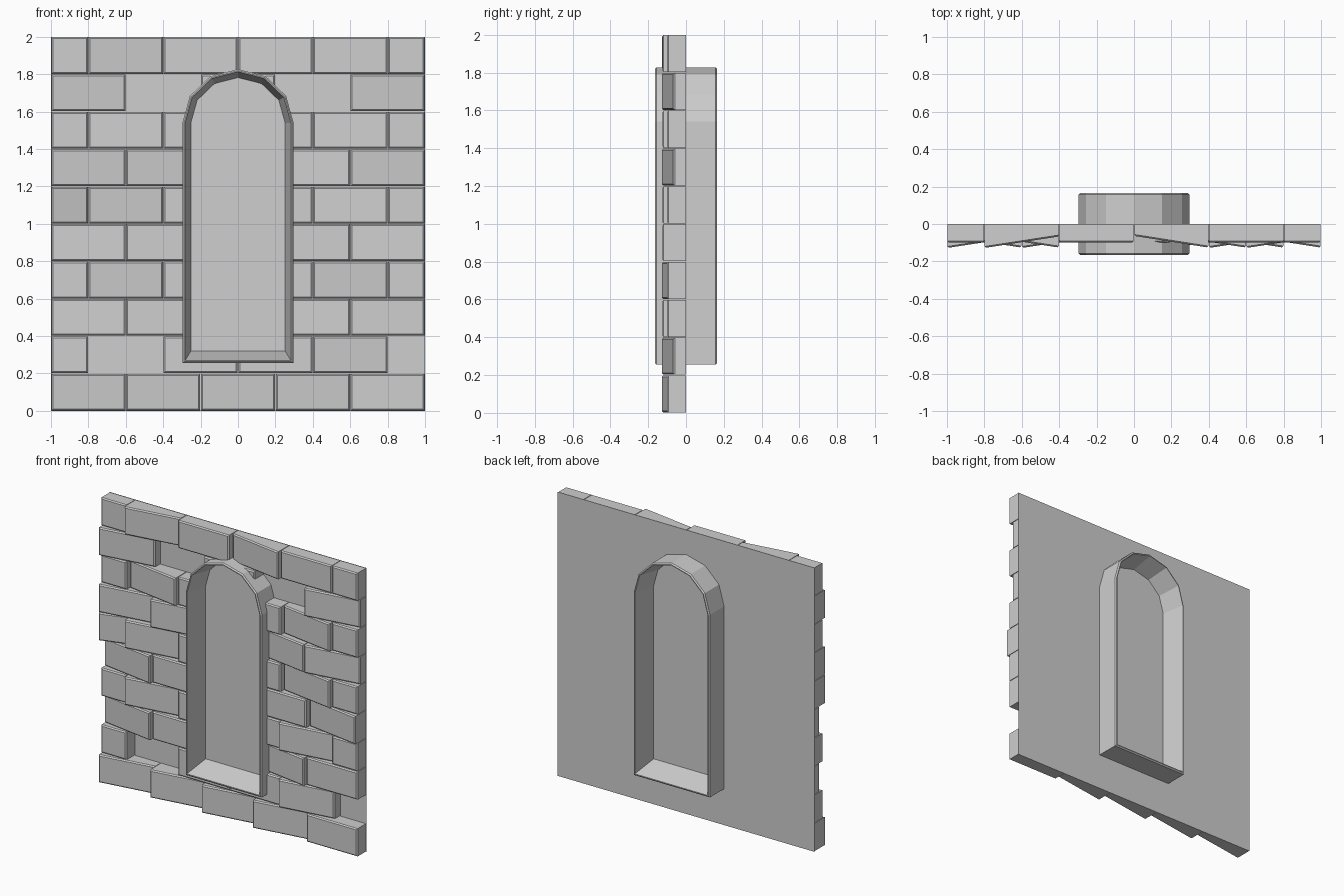
import bpy, bmesh, math

if "Cube" in bpy.data.objects:
    bpy.data.objects.remove(bpy.data.objects["Cube"], do_unlink=True)

stone = bpy.data.materials.new("stone_grey")
stone.use_nodes = True
stone.diffuse_color = (0.62, 0.62, 0.62, 1)
stone.node_tree.nodes["Principled BSDF"].inputs["Base Color"].default_value = stone.diffuse_color


def add_object(name, bm):
    bmesh.ops.recalc_face_normals(bm, faces=bm.faces)
    mesh = bpy.data.meshes.new(name)
    bm.to_mesh(mesh)
    bm.free()
    mesh.materials.append(stone)
    obj = bpy.data.objects.new(name, mesh)
    bpy.context.scene.collection.objects.link(obj)
    return obj


def arch_ring(bm, inset, y, sill=0.0):
    """Outline of a round-headed window, shrunk by inset; sill raises the bottom."""
    half, spring, rise, steps = 0.297 - inset, 1.54, 0.287 - inset, 6
    bottom = 0.255 + inset + sill
    pts = [(-half, bottom), (half, bottom)]
    for i in range(steps + 1):
        a = math.pi * i / steps
        pts.append((half * math.cos(a), spring + rise * math.sin(a)))
    return [bm.verts.new((x, y, z)) for x, z in pts]


def bridge(bm, a, b):
    for i in range(len(a)):
        j = (i + 1) % len(a)
        bm.faces.new((a[i], a[j], b[j], b[i]))


# Backing sheet, also the closed pane of the window
bm = bmesh.new()
bm.faces.new([bm.verts.new((x, 0, z)) for x, z in ((1, 0), (-1, 0), (-1, 2), (1, 2))])
add_object("wall_backing", bm)

# Window surround: closed ring with a splayed reveal on both sides
bm = bmesh.new()
section = [(0, -0.157), (0.008, -0.165), (0.014, -0.165), (0.045, 0),
           (0.014, 0.165), (0.008, 0.165), (0, 0.157)]
rings = [arch_ring(bm, d, y, 0.02 if y == 0 else 0) for d, y in section]
for i, ring in enumerate(rings):
    bridge(bm, ring, rings[(i + 1) % len(rings)])
add_object("window_surround", bm)

# Hidden cutter that clears the bricks from the opening
bm = bmesh.new()
front, back = arch_ring(bm, 0.012, -0.3), arch_ring(bm, 0.012, 0.2)
bridge(bm, front, back)
bm.faces.new(front)
bm.faces.new(back)
cutter = add_object("opening_cutter", bm)
cutter.hide_render = True
cutter.hide_viewport = True

# Brick courses, bottom to top: L / R = that end juts out, f = flat, x = missing
COURSES = ["LLLLf", "fxffLx", "RffRf", "fLffLf", "RfffR",
           "LLffRf", "LLfRL", "fRffRf", "LxfxL", "fLfRff"]
FACE = {"f": (-0.10, -0.10), "L": (-0.128, -0.067), "R": (-0.064, -0.126)}
HEIGHT, LENGTH, GAP = 0.2, 0.4, 0.002

bm = bmesh.new()
for row, course in enumerate(COURSES):
    x = -1.0
    for col, kind in enumerate(course):
        half_brick = row % 2 and col in (0, len(course) - 1)
        x0, x1 = x, x + (LENGTH / 2 if half_brick else LENGTH)
        x = x1
        if kind == "x":
            continue
        brick = bmesh.ops.create_cube(bm, size=1)["verts"]
        left, right = FACE[kind]
        for v in brick:
            is_right, is_top, is_front = v.co.x > 0, v.co.z > 0, v.co.y < 0
            v.co.x = x1 - GAP if is_right else x0 + GAP
            v.co.z = row * HEIGHT + (HEIGHT - GAP if is_top else GAP)
            v.co.y = (right if is_right else left) if is_front else -0.001
        front_edges = {e for v in brick for e in v.link_edges
                       if all(w.co.y < -0.01 for w in e.verts)}
        bmesh.ops.bevel(bm, geom=list(front_edges), offset=0.008,
                        segments=1, affect="EDGES")
bricks = add_object("bricks", bm)
cut = bricks.modifiers.new("window_opening", "BOOLEAN")
cut.operation = "DIFFERENCE"
cut.solver = "EXACT"
cut.object = cutter
